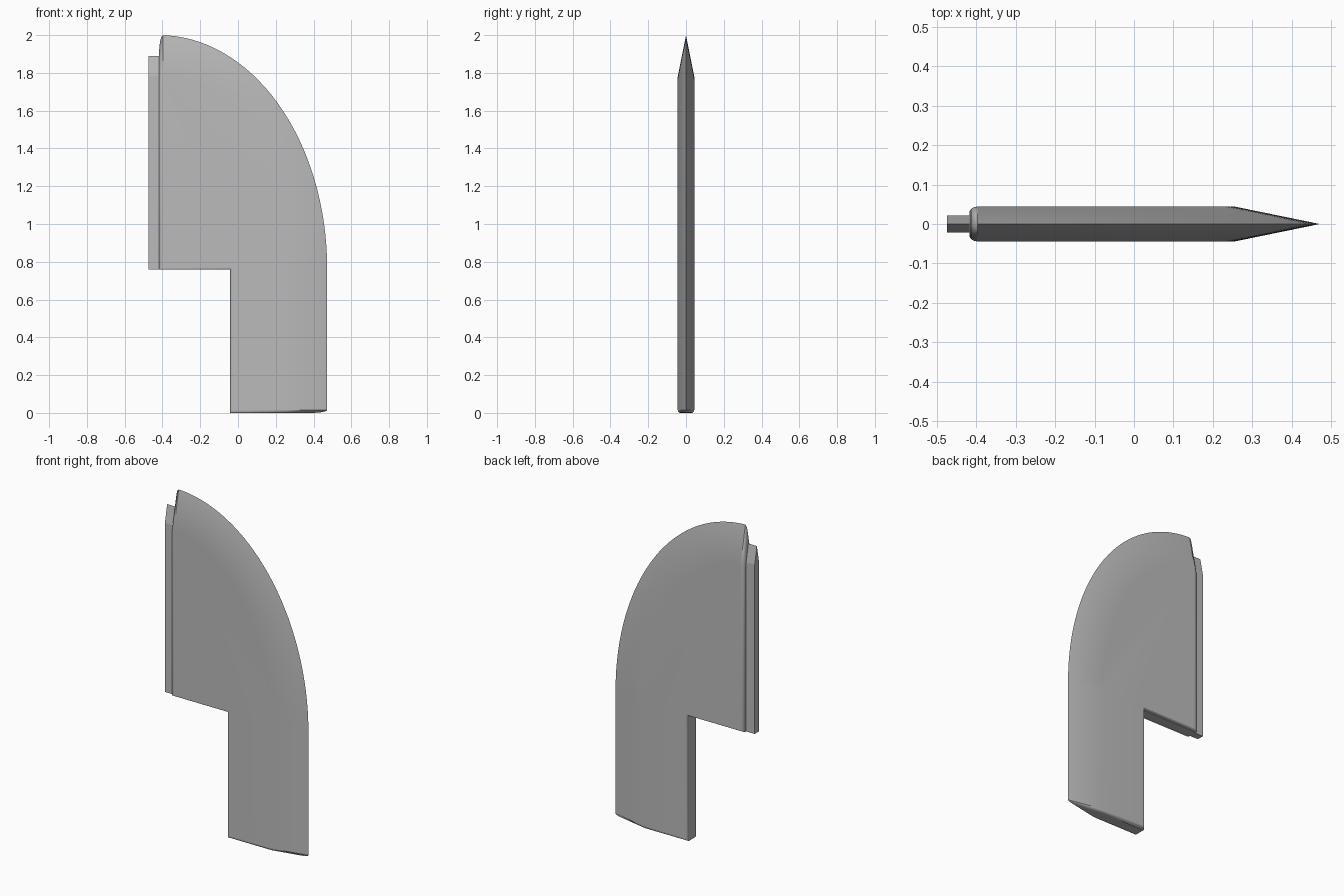
import bpy, bmesh, math

if "Cube" in bpy.data.objects:
    bpy.data.objects.remove(bpy.data.objects["Cube"])

HALF = 0.044            # half thickness of the blade
CX, CZ = -0.418, 0.765  # centre of the curved edge
STEPS = 32

grey = bpy.data.materials.new("plain grey")
grey.diffuse_color = (0.5, 0.5, 0.5, 1)
grey.use_nodes = True
grey.node_tree.nodes["Principled BSDF"].inputs["Base Color"].default_value = grey.diffuse_color


def finish(name, bm):
    bmesh.ops.recalc_face_normals(bm, faces=bm.faces)
    mesh = bpy.data.meshes.new(name)
    bm.to_mesh(mesh)
    bm.free()
    mesh.materials.append(grey)
    obj = bpy.data.objects.new(name, mesh)
    bpy.context.collection.objects.link(obj)
    return obj


def edge_path(a, b):
    """Straight shank edge, then a quarter ellipse up to the top."""
    arc = [(CX + a * math.cos(t), CZ + b * math.sin(t))
           for t in (math.pi / 2 * i / STEPS for i in range(STEPS + 1))]
    return [(CX + a, 0.0)] + arc


# Blade: flat plate with a wedge-shaped cutting edge
bm = bmesh.new()
tip = [bm.verts.new((x, 0, z)) for x, z in edge_path(0.89, 1.235)]
back = [(CX, CZ - 0.005), (-0.042, CZ - 0.005), (-0.042, 0.0)]
sides = []
for y in (-HALF, HALF):
    inner = [bm.verts.new((x, y, z)) for x, z in edge_path(0.675, 1.015)]
    rear = [bm.verts.new((x, y, z)) for x, z in back]
    bm.faces.new(inner + rear)
    for i in range(len(tip) - 1):
        bm.faces.new((tip[i], tip[i + 1], inner[i + 1], inner[i]))
    sides.append((inner, rear))
(f_in, f_re), (b_in, b_re) = sides
caps = [bm.faces.new((tip[-1], f_in[-1], f_re[0], b_re[0], b_in[-1])),
        bm.faces.new((f_re[0], f_re[1], b_re[1], b_re[0])),
        bm.faces.new((f_re[1], f_re[2], b_re[2], b_re[1])),
        bm.faces.new((tip[0], f_in[0], f_re[2], b_re[2], b_in[0]))]

# Round the rims of the end caps, less on the notch
weight = bm.edges.layers.float.new("bevel_weight_edge")
for cap, w in zip(caps, (1.0, 0.5, 0.5, 0.8)):
    for e in cap.edges:
        if abs(e.verts[0].co.y - e.verts[1].co.y) < 1.5 * HALF:
            e[weight] = w
blade = finish("blade", bm)
bevel = blade.modifiers.new("rounded rims", 'BEVEL')
bevel.limit_method = 'WEIGHT'
bevel.width = 0.02
bevel.segments = 4

# Tongue: thin strip along the straight side with a ridged top
bm = bmesh.new()
profile = [(-0.021, 0.76), (0.021, 0.76), (0.021, 1.785), (0, 1.89), (-0.021, 1.785)]
face = bm.faces.new([bm.verts.new((-0.475, y, z)) for y, z in profile])
ext = bmesh.ops.extrude_face_region(bm, geom=[face], use_keep_orig=True)
for v in ext["geom"]:
    if isinstance(v, bmesh.types.BMVert):
        v.co.x = -0.40
tongue = finish("tongue", bm)

# Smooth shading on the blade only, keeping hard edges
bpy.context.view_layer.objects.active = blade
blade.select_set(True)
bpy.ops.object.shade_smooth_by_angle(angle=math.radians(30))
normals = blade.modifiers.new("even shading", 'WEIGHTED_NORMAL')
normals.keep_sharp = True
